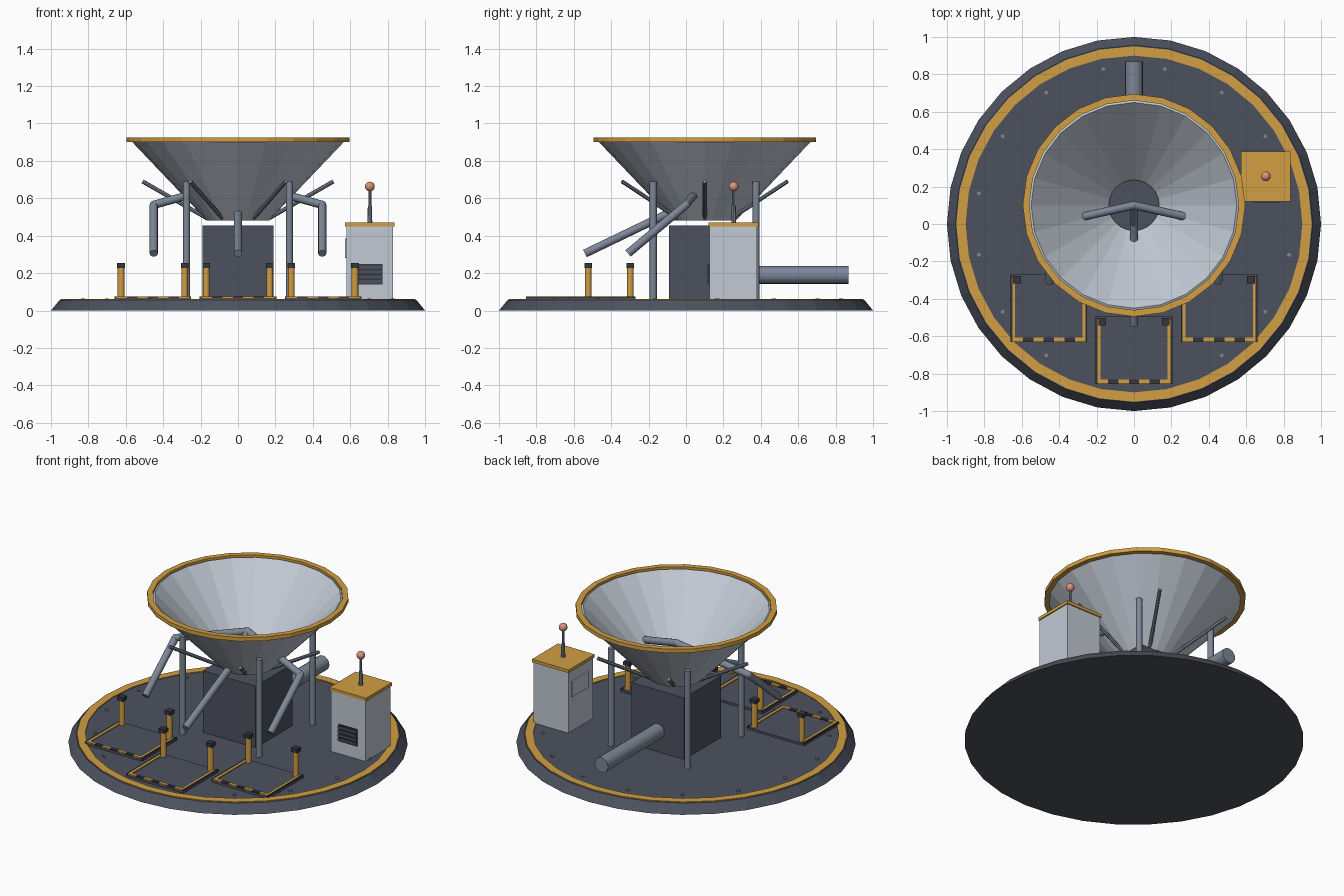
import bpy, bmesh, math
from mathutils import Vector, Matrix

if "Cube" in bpy.data.objects:
    bpy.data.objects.remove(bpy.data.objects["Cube"])


def material(name, r, g, b):
    # sRGB guess converted to linear
    lin = [((c + 0.055) / 1.055) ** 2.4 for c in (r, g, b)]
    m = bpy.data.materials.new(name)
    m.diffuse_color = (*lin, 1)
    m.use_nodes = True
    m.node_tree.nodes["Principled BSDF"].inputs["Base Color"].default_value = m.diffuse_color
    return m


DECK = material("dark slate", 0.30, 0.32, 0.37)
DARK = material("charcoal", 0.20, 0.21, 0.24)
YELLOW = material("safety yellow", 0.82, 0.62, 0.26)
LIGHT = material("light grey", 0.76, 0.79, 0.83)
STEEL = material("steel grey", 0.49, 0.53, 0.59)
PINK = material("beacon pink", 0.86, 0.57, 0.48)


def finish(name, bm, mat, smooth=False):
    bmesh.ops.recalc_face_normals(bm, faces=bm.faces)
    me = bpy.data.meshes.new(name)
    bm.to_mesh(me)
    bm.free()
    me.materials.append(mat)
    for p in me.polygons:
        p.use_smooth = smooth and len(p.vertices) <= 4
    ob = bpy.data.objects.new(name, me)
    bpy.context.collection.objects.link(ob)
    return ob


def box(name, x, y, z, mat):
    # x, y, z are (low, high) pairs
    bm = bmesh.new()
    bmesh.ops.create_cube(bm, size=1)
    for v in bm.verts:
        v.co = [lo + (hi - lo) * (c + 0.5) for c, (lo, hi) in zip(v.co, (x, y, z))]
    return finish(name, bm, mat)


def rod(name, a, b, r, mat, sides=12, r2=None):
    a, b = Vector(a), Vector(b)
    d = b - a
    bm = bmesh.new()
    bmesh.ops.create_cone(bm, cap_ends=True, segments=sides, radius1=r,
                          radius2=r if r2 is None else r2, depth=d.length)
    rot = d.to_track_quat('Z', 'Y').to_matrix().to_4x4()
    bm.transform(Matrix.Translation((a + b) / 2) @ rot)
    return finish(name, bm, mat, sides > 8 and r < 0.1)


def ball(name, c, r, mat):
    bm = bmesh.new()
    bmesh.ops.create_uvsphere(bm, u_segments=12, v_segments=8, radius=r)
    bm.transform(Matrix.Translation(c))
    return finish(name, bm, mat, True)


def ring(name, profile, sides, mat, centre=(0, 0)):
    # closed (radius, z) profile swept around a vertical axis
    bm = bmesh.new()
    loops = []
    for i in range(sides):
        t = 2 * math.pi * i / sides
        loops.append([bm.verts.new((centre[0] + r * math.cos(t), centre[1] + r * math.sin(t), z))
                      for r, z in profile])
    n = len(profile)
    for i in range(sides):
        p, q = loops[i], loops[(i + 1) % sides]
        for j in range(n):
            bm.faces.new((p[j], q[j], q[(j + 1) % n], p[(j + 1) % n]))
    return finish(name, bm, mat)


# round platform with painted edge and bolts
rod("platform", (0, 0, 0), (0, 0, 0.055), 1.0, DECK, 32, 0.955)
ring("platform_edge_band", [(0.90, 0.05), (0.95, 0.05), (0.95, 0.061), (0.90, 0.061)], 32, YELLOW)
for i in range(16):
    t = math.radians(11.25 + 22.5 * i)
    x, y = 0.845 * math.cos(t), 0.845 * math.sin(t)
    rod("deck_bolt", (x, y, 0.05), (x, y, 0.063), 0.011, STEEL, 6)

# machine housing and rear pipe
CY = 0.10
box("machine_housing", (-0.19, 0.19), (CY - 0.19, CY + 0.19), (0.055, 0.455), DECK)
rod("rear_pipe", (0, 0.27, 0.19), (0, 0.87, 0.19), 0.048, STEEL, 16)

# open hopper with rim
ring("hopper", [(0.57, 0.905), (0.165, 0.48), (0.135, 0.48), (0.55, 0.915)], 24, LIGHT, (0, CY))
ring("hopper_rim", [(0.56, 0.90), (0.595, 0.90), (0.595, 0.925), (0.56, 0.925)], 24, YELLOW, (0, CY))

# hopper legs and ribs
for sx in (-1, 1):
    for sy in (-1, 1):
        x, y = 0.275 * sx, CY + 0.275 * sy
        rod("hopper_leg", (x, y, 0.05), (x, y, 0.69), 0.019, STEEL)
for i in range(6):
    c, s = math.cos(i * math.pi / 3), math.sin(i * math.pi / 3)
    rod("hopper_rib", (0.16 * c, CY + 0.16 * s, 0.49), (0.51 * c, CY + 0.51 * s, 0.69), 0.011, STEEL, 8)

# three feed tubes, each bent once
for x, y_end in ((-0.45, -0.31), (0, -0.54), (0.45, -0.31)):
    start, bend, end = (0, CY, 0.69), (x, 0, 0.565), (x, y_end, 0.305)
    rod("feed_tube_upper", start, bend, 0.022, STEEL)
    rod("feed_tube_lower", bend, end, 0.022, STEEL)
    ball("feed_tube_joint", bend, 0.022, STEEL)
ball("feed_tube_hub", (0, CY, 0.69), 0.022, STEEL)

# loading pads with striped edges and bollards
for cx, cy in ((-0.455, -0.45), (0, -0.675), (0.455, -0.45)):
    box("pad_plate", (cx - 0.205, cx + 0.205), (cy - 0.18, cy + 0.18), (0.05, 0.068), DECK)
    for s in (-1, 1):
        a, b = cx + s * 0.18, cx + s * 0.195
        box("pad_side_strip", (min(a, b), max(a, b)), (cy - 0.175, cy + 0.165), (0.066, 0.075), YELLOW)
        e, f = cx + s * 0.195, cx + s * 0.205
        box("pad_side_edge", (min(e, f), max(e, f)), (cy - 0.18, cy + 0.18), (0.06, 0.075), DARK)
        px, py = cx + s * 0.17, cy + 0.152
        rod("bollard", (px, py, 0.06), (px, py, 0.23), 0.018, YELLOW)
        box("bollard_cap", (px - 0.021, px + 0.021), (py - 0.021, py + 0.021), (0.228, 0.253), DARK)
    w = 0.39 / 7
    for i in range(7):
        x = cx - 0.195 + i * w
        box("pad_front_stripe", (x, x + w), (cy - 0.178, cy - 0.156), (0.066, 0.0755),
            DARK if i % 2 else YELLOW)

# control cabinet
box("cabinet", (0.58, 0.83), (0.125, 0.38), (0.05, 0.452), LIGHT)
box("cabinet_lid", (0.573, 0.837), (0.12, 0.387), (0.45, 0.47), YELLOW)
box("cabinet_side_panel", (0.571, 0.582), (0.18, 0.35), (0.28, 0.385), LIGHT)
box("cabinet_vent", (0.638, 0.772), (0.119, 0.13), (0.138, 0.248), DARK)
for i in range(4):
    z = 0.145 + i * 0.026
    box("vent_slat", (0.638, 0.772), (0.112, 0.122), (z, z + 0.017), DECK)

# antenna with beacon
rod("antenna_base", (0.705, 0.255, 0.47), (0.705, 0.255, 0.56), 0.013, STEEL, 8, 0.011)
rod("antenna_mast", (0.705, 0.255, 0.55), (0.705, 0.255, 0.65), 0.008, STEEL, 8)
ball("beacon", (0.705, 0.255, 0.663), 0.026, PINK)
